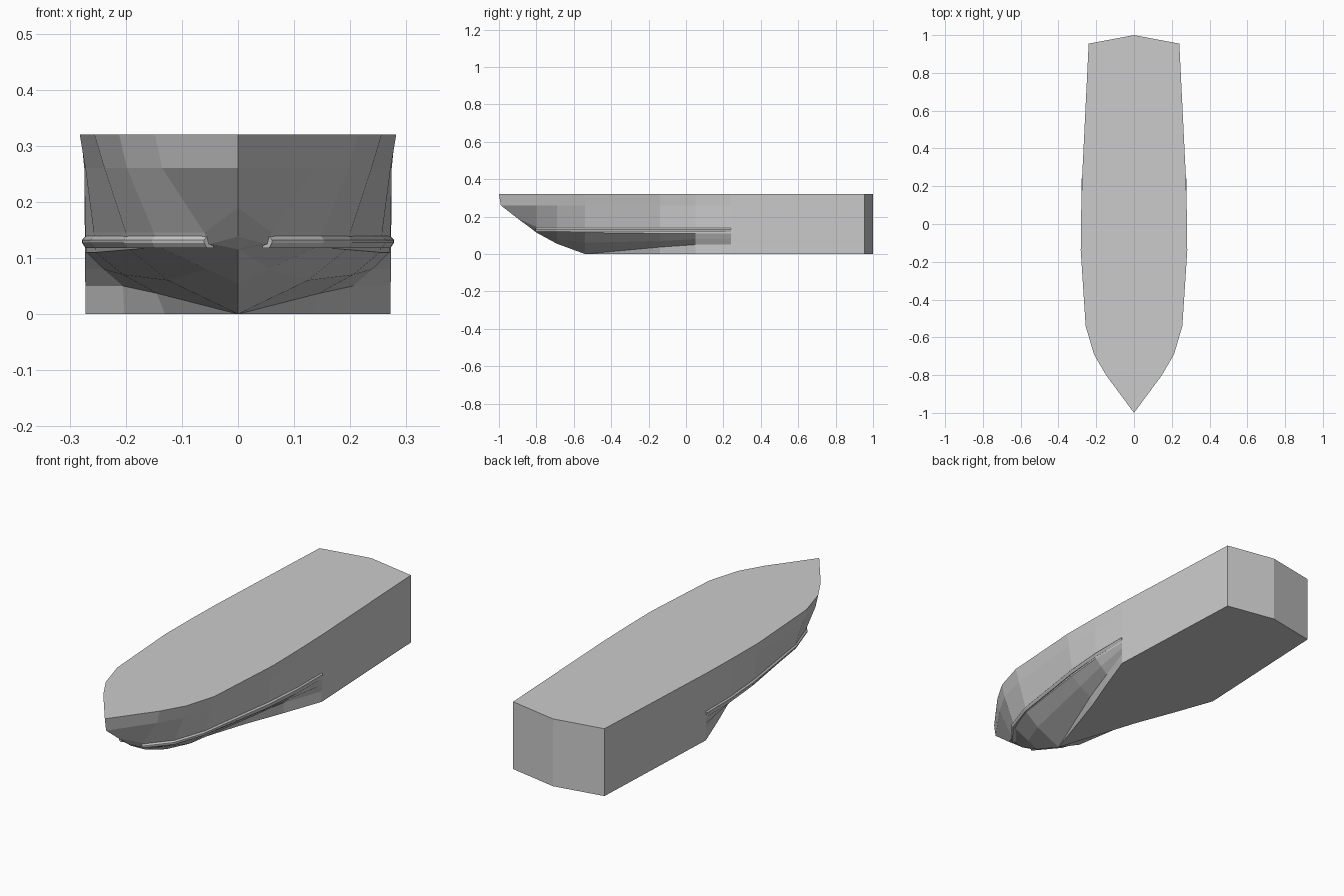
import bpy, bmesh
from mathutils import Vector

if "Cube" in bpy.data.objects:
    bpy.data.objects.remove(bpy.data.objects["Cube"])

DECK_Z, SHEER_Z = 0.32, 0.26

# Stations: y, keel z, then (x, z) for bottom edge, chine, bilge, lower and
# upper knuckle, and the x of the sheer line and the deck edge
STATIONS = [
    (-0.80, 0.115, [(0, .115), (0, .115), (0, .115), (.05, .125), (.06, .145)], .135, .148),
    (-0.69, 0.055, [(0, .055), (0, .055), (.055, .08), (.14, .12), (.15, .145)], .198, .212),
    (-0.54, 0.0, [(0, 0), (0, 0), (.125, .06), (.193, .115), (.20, .145)], .238, .256),
    (-0.14, 0.0, [(.13, 0), (.145, .037), (.205, .07), (.253, .11), (.257, .145)], .272, .282),
    (0.05, 0.0, [(.203, 0), (.205, .05), (.24, .08), (.27, .11), (.272, .145)], .274, .280),
    (0.24, 0.0, [(.272, 0), (.272, .05), (.273, .08), (.273, .11), (.273, .145)], .274, .275),
    (0.955, 0.0, [(.24, 0), (.24, .05), (.24, .08), (.24, .11), (.24, .145)], .24, .24),
]
# Stem curve (y, z), listed in the same row order as the stations
STEM = [(-.8, .115)] * 4 + [(-.83, .138), (-.9, .19), (-.99, SHEER_Z), (-1, DECK_Z), (-1, DECK_Z)]


def make_object(name, columns, closed=False):
    """Skin neighbouring columns of points, then mirror across x = 0."""
    bm = bmesh.new()
    grid = [[bm.verts.new(p) for p in col] for col in columns]
    n = len(grid[0])
    for a, b in zip(grid, grid[1:]):
        for i in range(n if closed else n - 1):
            j = (i + 1) % n
            bm.faces.new((a[i], a[j], b[j], b[i]))
    if closed:
        bm.faces.new(grid[0])
        bm.faces.new(grid[-1])
    bmesh.ops.remove_doubles(bm, verts=bm.verts, dist=0.0005)
    half = bmesh.ops.duplicate(bm, geom=bm.verts[:] + bm.edges[:] + bm.faces[:])
    for v in half["geom"]:
        if isinstance(v, bmesh.types.BMVert):
            v.co.x = -v.co.x
    bmesh.ops.remove_doubles(bm, verts=bm.verts, dist=0.0005)
    bmesh.ops.recalc_face_normals(bm, faces=bm.faces)
    mesh = bpy.data.meshes.new(name)
    bm.to_mesh(mesh)
    bm.free()
    obj = bpy.data.objects.new(name, mesh)
    bpy.context.collection.objects.link(obj)
    return obj


# Hull: stem, stations, then the pointed transom
columns = [[(0, y, z) for y, z in STEM]]
for y, keel, section, sheer, deck in STATIONS:
    half = [(0, keel)] + section + [(sheer, SHEER_Z), (deck, DECK_Z), (0, DECK_Z)]
    columns.append([(x, y, z) for x, z in half])
columns.append([(0, 1.0, p[2]) for p in columns[-1]])
make_object("hull", columns)

# Spray rail: small trapezoid swept along the knuckle
PATH = [(.055, -.80), (.147, -.69), (.197, -.54), (.256, -.14), (.270, .05), (.271, .24)]
PROFILE = [(-.015, .118), (.001, .118), (.007, .127), (.007, .132), (.001, .139), (-.015, .139)]
rail = []
for i, (x, y) in enumerate(PATH):
    a, b = PATH[max(i - 1, 0)], PATH[min(i + 1, len(PATH) - 1)]
    t = Vector((b[0] - a[0], b[1] - a[1])).normalized()
    rail.append([(x + t.y * o, y - t.x * o, z) for o, z in PROFILE])
make_object("spray_rail", rail, closed=True)
